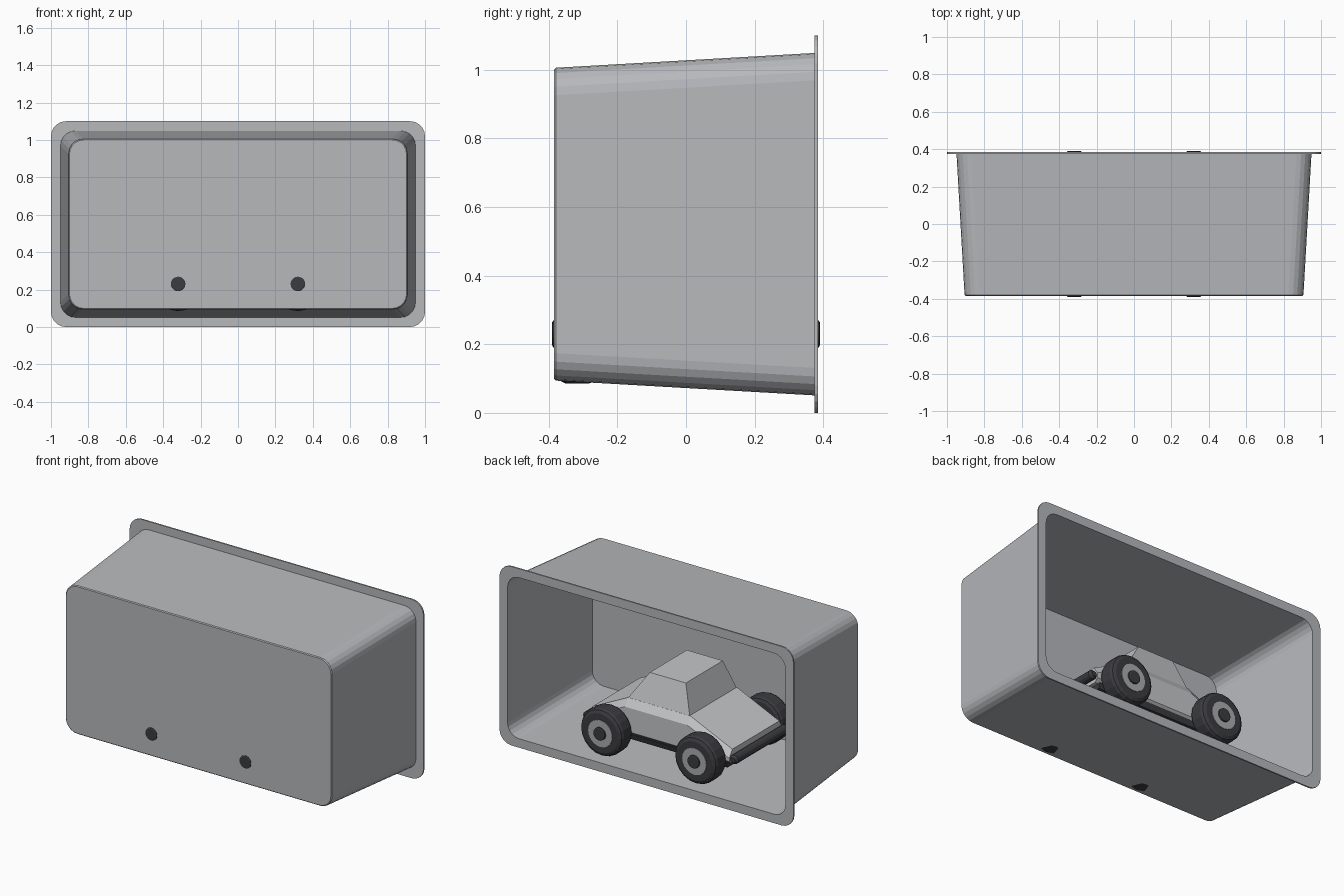
import bpy, bmesh, math

if "Cube" in bpy.data.objects:
    bpy.data.objects.remove(bpy.data.objects["Cube"])


def material(name, rgb):
    m = bpy.data.materials.new(name)
    m.diffuse_color = (*rgb, 1)
    m.use_nodes = True
    m.node_tree.nodes["Principled BSDF"].inputs["Base Color"].default_value = m.diffuse_color
    return m


TRAY = material("tray_grey", (0.47, 0.48, 0.50))
BODY = material("body_light_grey", (0.56, 0.57, 0.58))
RIM = material("rim_grey", (0.40, 0.41, 0.42))
DARK = material("rubber_dark", (0.045, 0.045, 0.052))


def loft(name, rings, mat):
    """Skin a row of equal rings and cap both ends."""
    bm = bmesh.new()
    vs = [[bm.verts.new(p) for p in ring] for ring in rings]
    n = len(vs[0])
    for a, b in zip(vs, vs[1:]):
        for i in range(n):
            j = (i + 1) % n
            bm.faces.new((a[i], a[j], b[j], b[i]))
    bm.faces.new(vs[0][::-1])
    bm.faces.new(vs[-1])
    bmesh.ops.recalc_face_normals(bm, faces=bm.faces)
    me = bpy.data.meshes.new(name)
    bm.to_mesh(me)
    bm.free()
    me.materials.append(mat)
    ob = bpy.data.objects.new(name, me)
    bpy.context.collection.objects.link(ob)
    return ob


def lathe(name, x, z, profile, mat, sides=20):
    """Turn (radius, y) pairs about an axis along y."""
    rings = [[(x + r * math.cos(2 * math.pi * i / sides), y,
               z + r * math.sin(2 * math.pi * i / sides))
              for i in range(sides)] for r, y in profile]
    return loft(name, rings, mat)


def rounded(hx, hz, r, y, seg=5):
    """Rounded rectangle in the xz plane."""
    pts = []
    for k, (sx, sz) in enumerate([(1, 1), (-1, 1), (-1, -1), (1, -1)]):
        for i in range(seg + 1):
            a = math.pi / 2 * (k + i / seg)
            pts.append((sx * (hx - r) + r * math.cos(a), y,
                        0.55 + sz * (hz - r) + r * math.sin(a)))
    return pts


def rect(x0, x1, hy, z):
    return [(x0, -hy, z), (x1, -hy, z), (x1, hy, z), (x0, hy, z)]


# Tapered thin tray with a flange around its open back
loft("tray", [rounded(*s) for s in [
    (0.901, 0.451, 0.077, -0.384), (0.906, 0.456, 0.08, -0.379),
    (0.949, 0.499, 0.08, 0.375), (1.0, 0.55, 0.08, 0.375),
    (1.0, 0.55, 0.08, 0.384), (0.945, 0.495, 0.077, 0.384),
    (0.901, 0.451, 0.076, -0.376)]], TRAY)

# Car body with sloping hood and tail and chamfered shoulders
sections = []
for x, t in [(-0.475, 0.29), (-0.19, 0.418), (0.235, 0.418), (0.475, 0.30)]:
    half = [(0.228, t), (0.258, t - 0.045), (0.258, 0.225), (0.235, 0.205)]
    sections.append([(x, y, z) for y, z in half] +
                    [(x, -y, z) for y, z in reversed(half)])
loft("car_body", sections, BODY)

# Cabin
loft("cabin", [rect(-0.185, 0.235, 0.228, 0.415),
               rect(-0.125, 0.12, 0.18, 0.585)], BODY)

# Dark chassis under the body
loft("chassis", [rect(-0.45, 0.45, 0.24, 0.175),
                 rect(-0.45, 0.45, 0.25, 0.21)], DARK)

# Bumpers, axles and wheels at both ends
for end, sx in (("front", -1), ("rear", 1)):
    lathe(end + "_bumper", sx * 0.5, 0.24,
          [(0.016, -0.26), (0.028, -0.245), (0.028, 0.245), (0.016, 0.26)],
          DARK, 12)
    lathe(end + "_axle", sx * 0.32, 0.23, [(0.03, -0.27), (0.03, 0.27)], DARK, 12)
    for side, s in (("left", 1), ("right", -1)):
        tag = end + "_" + side
        lathe(tag + "_tyre", sx * 0.32, 0.23,
              [(r, s * y) for r, y in [(0.085, 0.262), (0.122, 0.262),
                                       (0.139, 0.27), (0.145, 0.284),
                                       (0.145, 0.350), (0.138, 0.364),
                                       (0.120, 0.373), (0.085, 0.373)]], DARK)
        lathe(tag + "_rim", sx * 0.32, 0.23,
              [(0.082, s * 0.27), (0.082, s * 0.377)], RIM)
        lathe(tag + "_hub_cap", sx * 0.32, 0.23,
              [(0.039, s * 0.30), (0.039, s * 0.387), (0.034, s * 0.39)], DARK)
